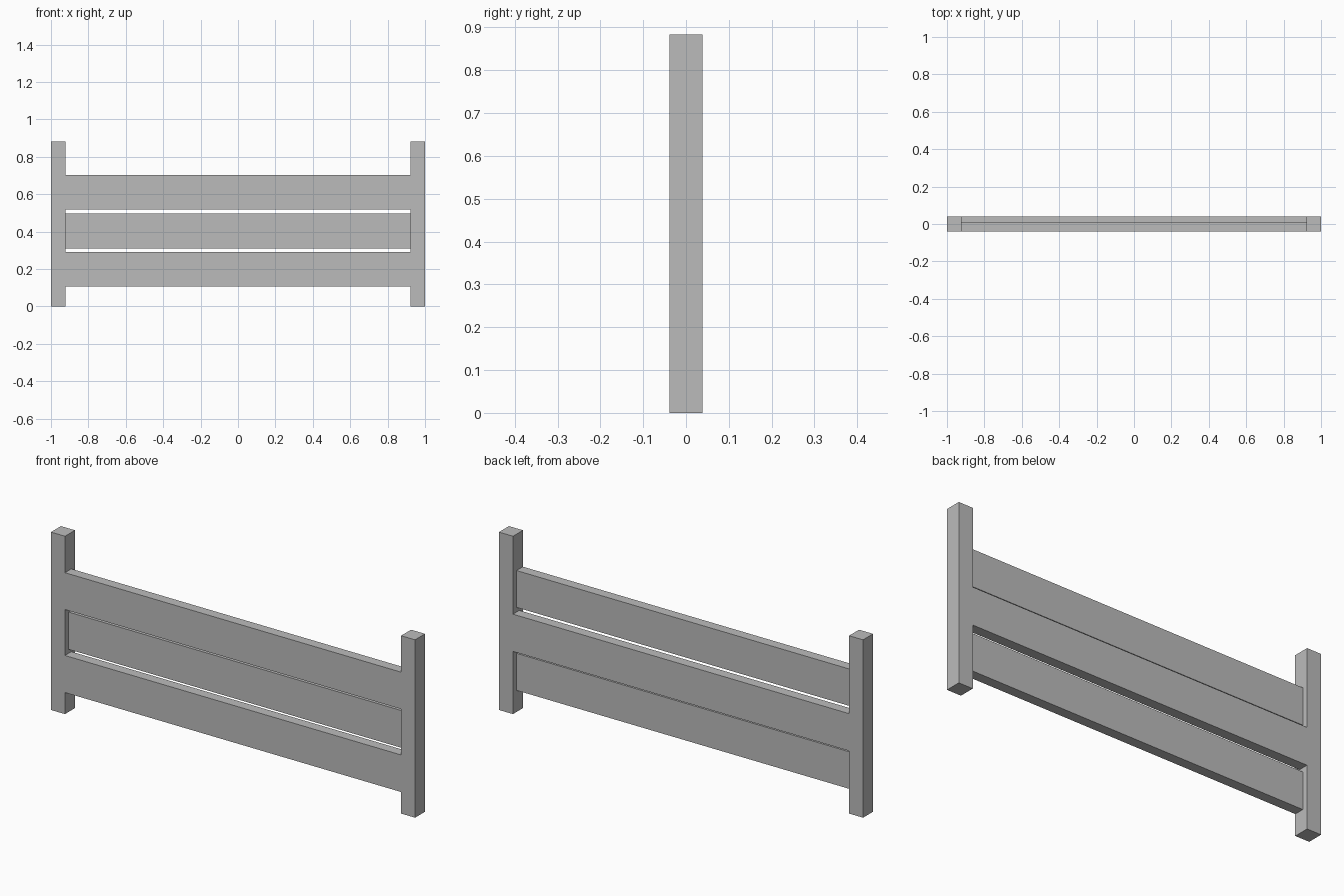
import bpy

if "Cube" in bpy.data.objects:
    bpy.data.objects.remove(bpy.data.objects["Cube"])

# One flat grey for the whole fence
grey = bpy.data.materials.new("plain_grey")
grey.diffuse_color = (0.5, 0.5, 0.5, 1.0)
grey.use_nodes = True
grey.node_tree.nodes["Principled BSDF"].inputs["Base Color"].default_value = grey.diffuse_color


def box(name, x, y, z):
    """Box from (min, max) ranges along each axis."""
    bpy.ops.mesh.primitive_cube_add(size=1, location=[(a + b) / 2 for a, b in (x, y, z)])
    ob = bpy.context.object
    ob.name = name
    ob.scale = [b - a for a, b in (x, y, z)]
    bpy.ops.object.transform_apply(location=False, rotation=False, scale=True)
    ob.data.materials.append(grey)
    return ob


HALF = 0.039      # half the post depth
INNER = 0.923     # inner face of the posts
RAIL = 0.05       # rail thickness
HEIGHT = 0.883

# Square end posts
box("left_post", (-1, -INNER), (-HALF, HALF), (0, HEIGHT))
box("right_post", (INNER, 1), (-HALF, HALF), (0, HEIGHT))

# Rails: outer two flush with the front, middle one flush with the back
front = (-HALF, -HALF + RAIL)
back = (HALF - RAIL, HALF)
for name, y, z in (("bottom_rail", front, (0.107, 0.291)),
                   ("middle_rail", back, (0.311, 0.496)),
                   ("top_rail", front, (0.519, 0.702))):
    box(name, (-INNER, INNER), y, z)
